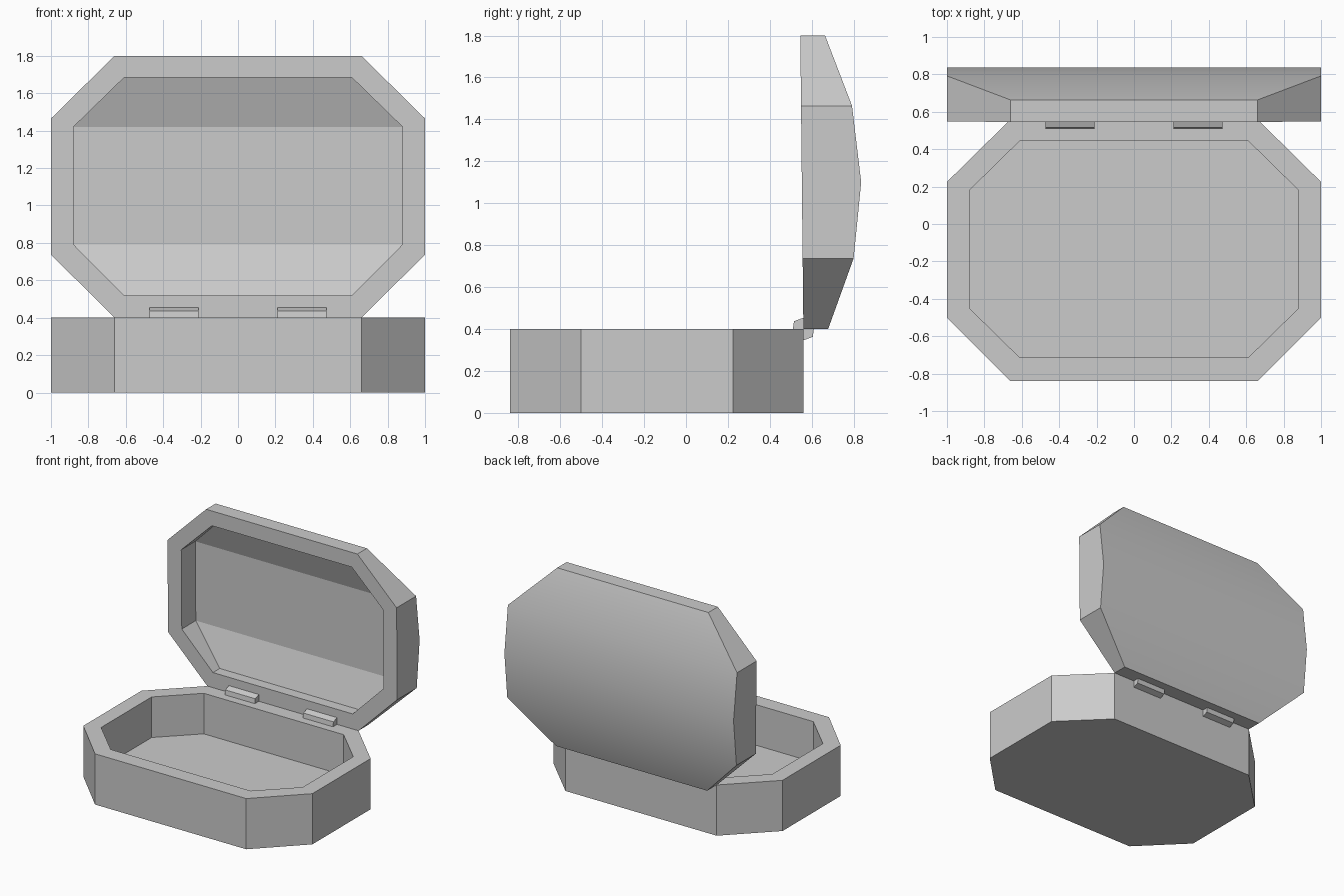
import bpy, bmesh, math

if "Cube" in bpy.data.objects:
    bpy.data.objects.remove(bpy.data.objects["Cube"])

HINGE_Y, HINGE_Z = 0.56, 0.40


def finish(name, bm):
    bmesh.ops.recalc_face_normals(bm, faces=bm.faces)
    me = bpy.data.meshes.new(name)
    bm.to_mesh(me)
    bm.free()
    ob = bpy.data.objects.new(name, me)
    bpy.context.collection.objects.link(ob)
    return ob


def shell(name, outer, inner, place, smooth_crown=False):
    """Hollow tray from rows (half width, v, depth); the open rim is at depth 0."""
    bm = bmesh.new()

    def ring(rows, flat):
        pts = [(x, v, 0 if flat else h) for x, v, h in rows]
        pts += [(-x, v, h) for x, v, h in reversed(pts)]
        return [bm.verts.new(place(*p)) for p in pts]

    rings = [ring(outer, False), ring(outer, True), ring(inner, True), ring(inner, False)]
    n = len(rings[0])
    # Outer wall, rim and inner wall
    for a, b in zip(rings, rings[1:]):
        for i in range(n):
            j = (i + 1) % n
            bm.faces.new((a[i], a[j], b[j], b[i]))
    # Closed crown outside and inside, in strips
    for k in (0, 3):
        r = rings[k]
        for i in range(n // 2 - 1):
            f = bm.faces.new((r[i], r[i + 1], r[n - 2 - i], r[n - 1 - i]))
            f.smooth = smooth_crown and k == 0
    return finish(name, bm)


# Box base: eight-sided tray
shell("box_base",
      [(0.66, -0.84, 0.4), (1.0, -0.50, 0.4), (1.0, 0.225, 0.4), (0.66, 0.56, 0.4)],
      [(0.61, -0.715, 0.32), (0.88, -0.45, 0.32), (0.88, 0.18, 0.32), (0.61, 0.445, 0.32)],
      lambda x, v, h: (x, v, 0.4 - h))

# Lid: arched shell standing open on the hinge line, leaning slightly forward
LEAN = 0.0105
shell("lid",
      [(0.66, 0, 0.118), (1.0, 0.337, 0.243), (1.0, 0.70, 0.283),
       (1.0, 1.065, 0.243), (0.66, 1.40, 0.118)],
      [(0.61, 0.12, 0.085), (0.88, 0.392, 0.175), (0.88, 0.70, 0.175),
       (0.88, 1.02, 0.175), (0.61, 1.283, 0.085)],
      lambda x, v, h: (x, HINGE_Y + h - v * LEAN, HINGE_Z + v),
      smooth_crown=True)

# Hinges: faceted knuckles along the hinge line
PROFILE = [(-0.05, 0), (-0.045, 0.037), (0, 0.054), (0.045, 0.037),
           (0.05, 0), (0.045, -0.037), (0, -0.054), (-0.045, -0.037)]
for side, name in ((-1, "hinge_left"), (1, "hinge_right")):
    bm = bmesh.new()
    ends = [[bm.verts.new((side * x, HINGE_Y + y, HINGE_Z + z)) for y, z in PROFILE]
            for x in (0.21, 0.472)]
    for e in ends:
        bm.faces.new(e)
    for i in range(8):
        j = (i + 1) % 8
        bm.faces.new((ends[0][i], ends[0][j], ends[1][j], ends[1][i]))
    finish(name, bm)
